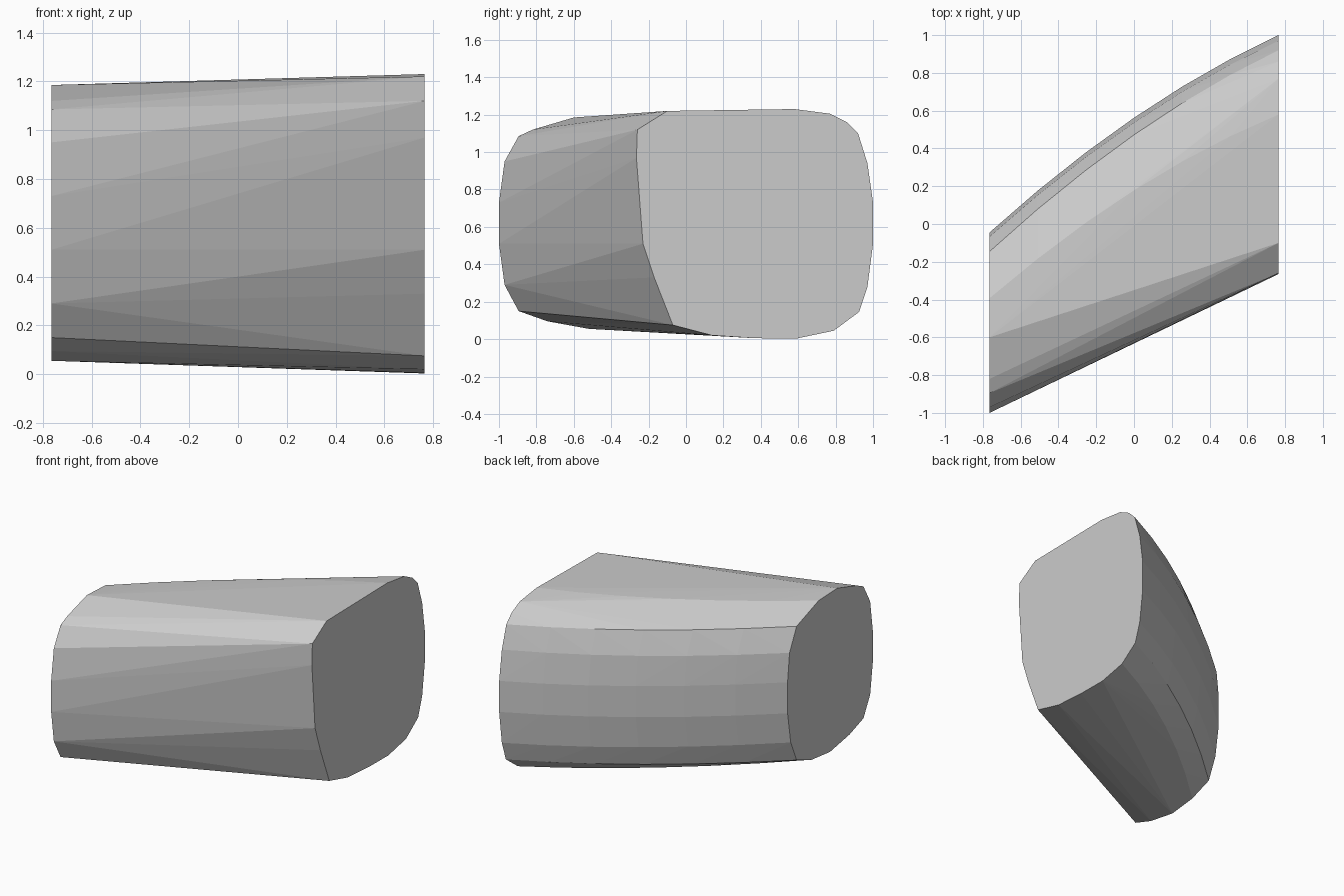
import bpy, bmesh

if "Cube" in bpy.data.objects:
    bpy.data.objects.remove(bpy.data.objects["Cube"])

grey = bpy.data.materials.new("plain grey")
grey.diffuse_color = (0.6, 0.6, 0.6, 1)
grey.use_nodes = True
grey.node_tree.nodes["Principled BSDF"].inputs["Base Color"].default_value = grey.diffuse_color

HALF = 0.765

# Back edge of each end profile, paired top to bottom as (y, z)
left_back = [(-0.393, 1.176), (-0.146, 1.088), (-0.067, 0.93), (-0.045, 0.73),
             (-0.045, 0.51), (-0.08, 0.29), (-0.146, 0.14), (-0.315, 0.078)]
right_back = [(0.58, 1.23), (0.92, 1.10), (0.97, 0.94), (1.0, 0.73),
              (1.0, 0.51), (0.97, 0.28), (0.925, 0.145), (0.79, 0.045)]

# Remaining points of each end profile
left_front = [(-0.60, 1.185), (-0.82, 1.12), (-0.895, 1.085), (-0.97, 0.95),
              (-1.0, 0.73), (-1.0, 0.51), (-0.97, 0.29), (-0.895, 0.15),
              (-0.74, 0.095), (-0.52, 0.055)]
right_front = [(0.77, 1.205), (0.86, 1.16), (-0.10, 1.22), (-0.26, 1.12),
               (-0.265, 0.97), (-0.23, 0.51), (-0.17, 0.33), (-0.07, 0.075),
               (0.14, 0.02), (0.37, 0.005), (0.59, 0.003)]

bm = bmesh.new()
for x, profile in ((-HALF, left_back + left_front), (HALF, right_back + right_front)):
    for y, z in profile:
        bm.verts.new((x, y, z))

# Bulging back wall between the two ends
STEPS = 6
for i in range(1, STEPS):
    t = i / STEPS
    for (y0, z0), (y1, z1) in zip(left_back, right_back):
        y = y0 + (y1 - y0) * t + 0.085 * 4 * t * (1 - t)
        bm.verts.new((-HALF + 2 * HALF * t, y, z0 + (z1 - z0) * t))

# Skin everything as one convex faceted block
hull = bmesh.ops.convex_hull(bm, input=bm.verts[:])
loose = [v for v in bm.verts if not v.link_faces]
bmesh.ops.delete(bm, geom=loose, context='VERTS')
bmesh.ops.dissolve_limit(bm, angle_limit=0.005, verts=bm.verts[:], edges=bm.edges[:])
bmesh.ops.recalc_face_normals(bm, faces=bm.faces[:])

mesh = bpy.data.meshes.new("slanted_block")
bm.to_mesh(mesh)
bm.free()
mesh.materials.append(grey)
block = bpy.data.objects.new("slanted_block", mesh)
bpy.context.collection.objects.link(block)
